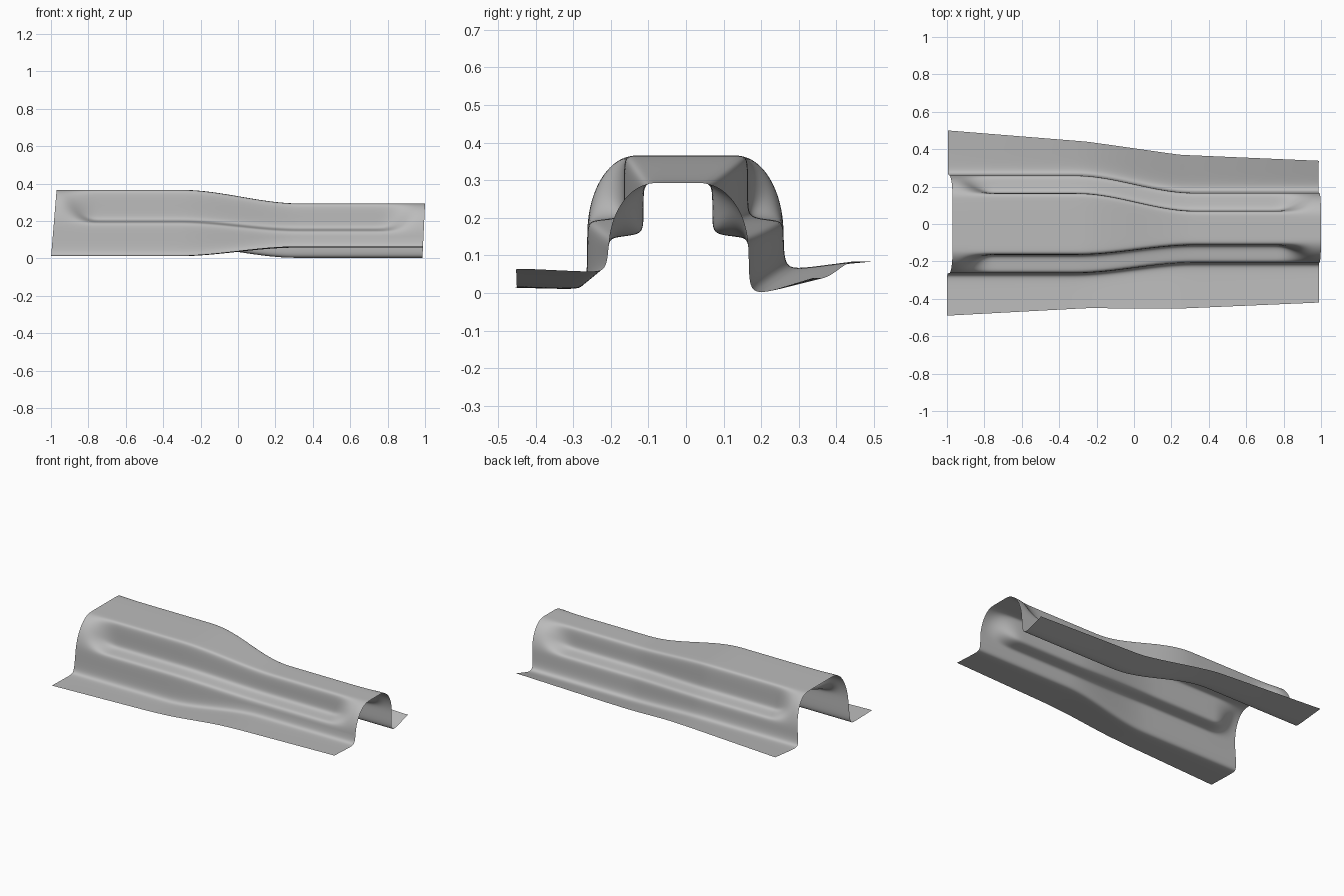
import bpy
import math

if "Cube" in bpy.data.objects:
    bpy.data.objects.remove(bpy.data.objects["Cube"])


def mix(a, b, t):
    return a + (b - a) * t


def smooth(a, b, x):
    t = min(max((x - a) / (b - a), 0), 1)
    return t * t * (3 - 2 * t)


def follow(keys, x):
    """Piecewise linear value along the length."""
    for (x0, v0), (x1, v1) in zip(keys, keys[1:]):
        if x <= x1:
            return mix(v0, v1, (x - x0) / (x1 - x0))
    return keys[-1][1]


# Wide-end and narrow-end sizes of each side wall, plus flange edge outline
SIDES = {
    1: dict(inner=(.165, .07), outer=(.26, .167), foot=(.065, .0), rise=(.019, .04),
            edge=[(-1, .5), (-.25, .44), (.25, .37), (1, .338)]),
    -1: dict(inner=(.165, .113), outer=(.263, .207), foot=(.01, .056), rise=(.005, .008),
             edge=[(-1, .49), (-.25, .45), (.25, .452), (1, .42)]),
}


def half_section(x, side):
    """Points from the roof edge out to the flange edge."""
    t = smooth(-.32, .32, x)
    d = SIDES[side]
    w1, w2, foot, rise = (mix(*d[k], t) for k in ("inner", "outer", "foot", "rise"))
    top, shelf = mix(.366, .293, t), mix(.198, .153, t)
    # Stepped wall with a shelf
    step = [(w1 - .03, top), (w1 - .006, top - .002), (w1, top - .025),
            (w1, mix(top, shelf, .5)), (w1, shelf + .035), (w1 + .004, shelf + .008),
            (w1 + .03, shelf), (w2 - .025, shelf - .004), (w2 - .003, shelf - .01),
            (w2, shelf - .04)]
    # Plain rounded arch, used at both ends
    e, base = w1 - .03, shelf - .04
    n = len(step) - 1
    arch = [(e + (w2 - e) * math.sin(i / n * math.pi / 2),
             base + (top - base) * math.cos(i / n * math.pi / 2)) for i in range(n + 1)]
    g = smooth(-.97, -.78, x) * (1 - smooth(.77, .96, x))
    wall = [(mix(a[0], s[0], g), mix(a[1], s[1], g)) for a, s in zip(arch, step)]
    # Foot fillet and flange
    edge = follow(d["edge"], x)
    y0 = w2 + .04
    flange = [(w2, foot + .055), (w2 + .004, foot + .02), (w2 + .015, foot + .004), (y0, foot),
              (mix(y0, edge, .5), foot + rise * .5), (edge, foot + rise)]
    return [(side * y, z) for y, z in wall + flange], top


# Sweep the section along the length
verts, faces = [], []
STATIONS = 48
for i in range(STATIONS + 1):
    s = i / STATIONS
    x = -1 + 2 * s
    right, top = half_section(x, -1)
    left, _ = half_section(x, 1)
    roof = [(mix(right[0][0], left[0][0], k / 4), top) for k in (1, 2, 3)]
    row = right[::-1] + roof + left
    for y, z in row:
        h = z / top
        verts.append((mix(-1 + .03 * h, .986 + .014 * h, s), y, z))
    count = len(row)
    if i:
        a, b = (i - 1) * count, i * count
        faces += [(a + j, b + j, b + j + 1, a + j + 1) for j in range(count - 1)]

mesh = bpy.data.meshes.new("pressed_channel_panel")
mesh.from_pydata(verts, [], faces)
mesh.update()
panel = bpy.data.objects.new("pressed_channel_panel", mesh)
bpy.context.collection.objects.link(panel)
for p in mesh.polygons:
    p.use_smooth = True

# Soften the bends
sub = panel.modifiers.new("soft_bends", "SUBSURF")
sub.levels = sub.render_levels = 2
sub.boundary_smooth = "PRESERVE_CORNERS"

# Sheet metal colour
grey = bpy.data.materials.new("plain_grey")
grey.use_nodes = True
colour = (.5, .5, .5, 1)
grey.diffuse_color = colour
grey.node_tree.nodes["Principled BSDF"].inputs["Base Color"].default_value = colour
mesh.materials.append(grey)
